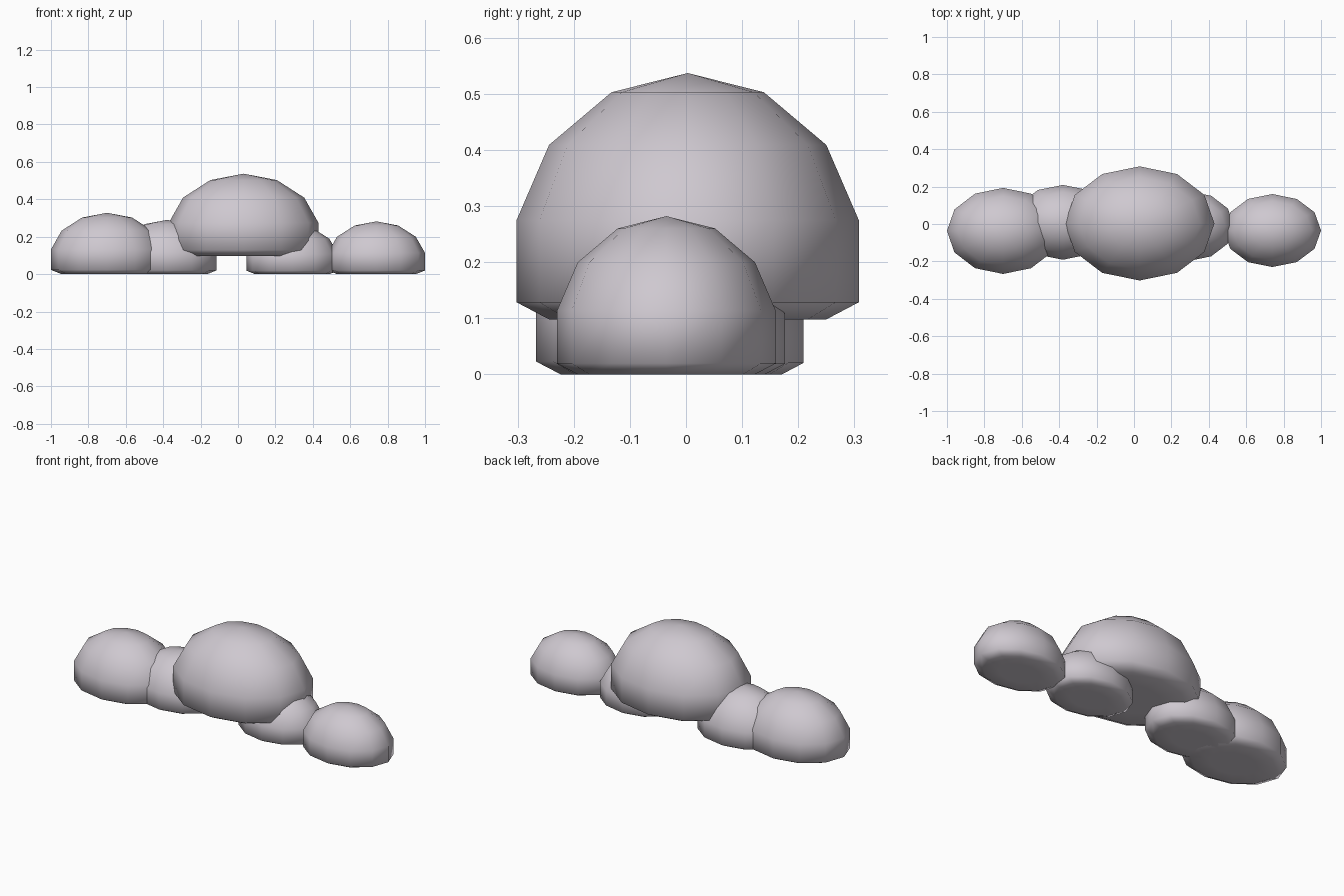
import bpy, bmesh, math

if "Cube" in bpy.data.objects:
    bpy.data.objects.remove(bpy.data.objects["Cube"])

mat = bpy.data.materials.new("pale mauve grey")
mat.diffuse_color = (0.62, 0.58, 0.63, 1)
mat.use_nodes = True
mat.node_tree.nodes["Principled BSDF"].inputs["Base Color"].default_value = mat.diffuse_color

# Puff profile from underside to crown: radius, height (depth radius = 1)
PROFILE = [(0.45, 0.0), (0.81, 0.0), (1.0, 0.1), (1.0, 0.58),
           (0.81, 1.02), (0.445, 1.328)]
CROWN = 1.44
SIDES = 12


def puff(name, x, y, z, rx, ry, height):
    """Flat-bottomed dome, stretched sideways."""
    bm = bmesh.new()
    sz = height / CROWN
    rings = []
    for r, h in PROFILE:
        rings.append([bm.verts.new((x + rx * r * math.cos(math.tau * i / SIDES),
                                    y + ry * r * math.sin(math.tau * i / SIDES),
                                    z + h * sz)) for i in range(SIDES)])
    base = bm.verts.new((x, y, z))
    top = bm.verts.new((x, y, z + height))
    for i in range(SIDES):
        j = (i + 1) % SIDES
        for a, b in zip(rings, rings[1:]):
            bm.faces.new((a[i], a[j], b[j], b[i]))
        bm.faces.new((base, rings[0][j], rings[0][i]))
        bm.faces.new((rings[-1][i], rings[-1][j], top))
    for f in bm.faces:
        f.smooth = True
    mesh = bpy.data.meshes.new(name)
    bm.to_mesh(mesh)
    bm.free()
    mesh.materials.append(mat)
    bpy.context.collection.objects.link(bpy.data.objects.new(name, mesh))


# Raised middle puff, then the lower puffs on each side
puff("middle_puff", 0.03, 0.003, 0.098, 0.40, 0.305, 0.439)
puff("left_inner_puff", -0.38, 0.009, 0.0, 0.265, 0.20, 0.29)
puff("left_outer_puff", -0.70, -0.037, 0.0, 0.30, 0.23, 0.328)
puff("right_inner_puff", 0.29, -0.011, 0.0, 0.245, 0.187, 0.267)
puff("right_outer_puff", 0.74, -0.035, 0.0, 0.26, 0.195, 0.282)
